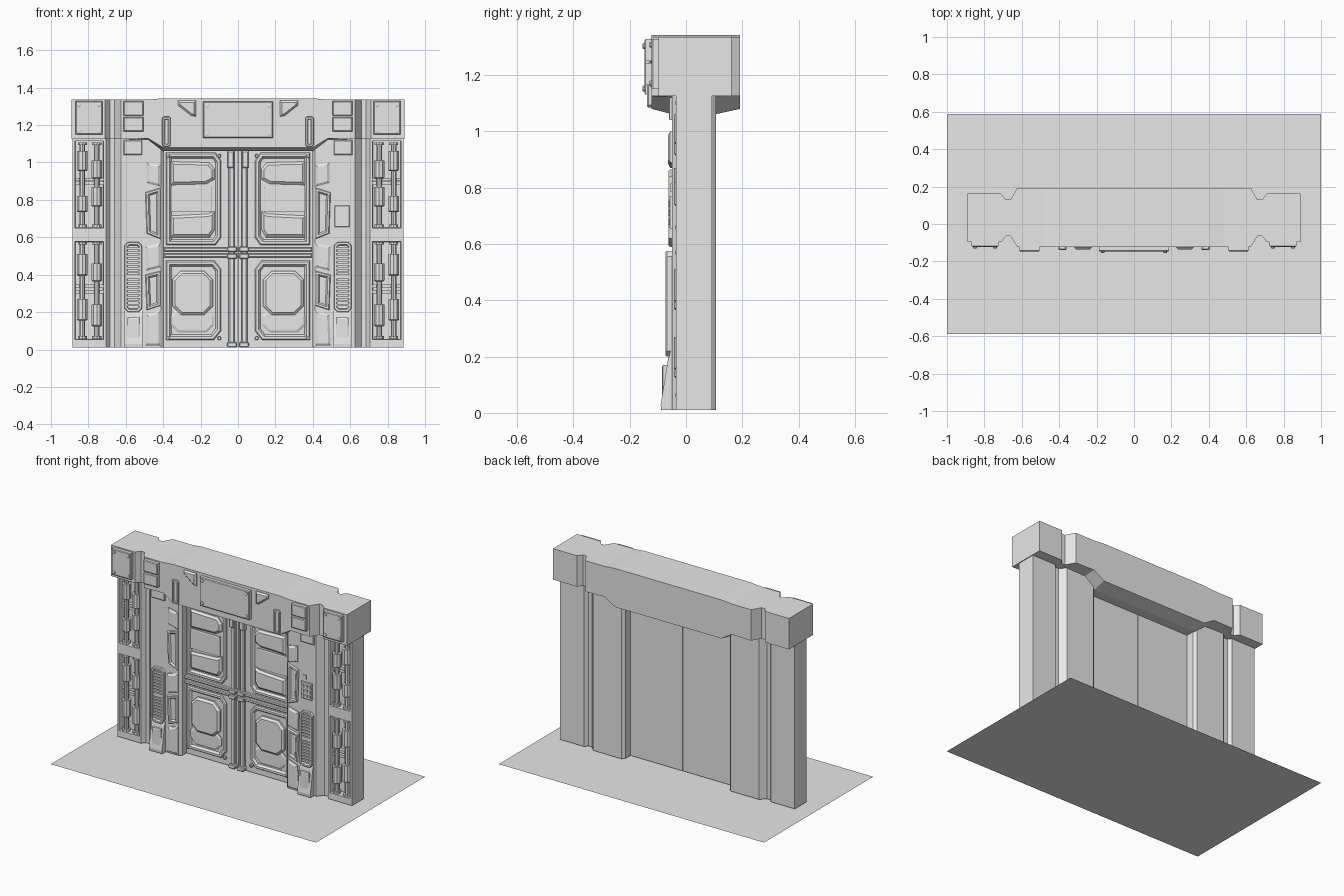
import bpy, bmesh, math

grey = bpy.data.materials.new("plain_grey")
grey.diffuse_color = (0.8, 0.8, 0.8, 1)


def add(name, bm, mirror=True):
    bmesh.ops.recalc_face_normals(bm, faces=bm.faces)
    me = bpy.data.meshes.new(name)
    bm.to_mesh(me)
    bm.free()
    me.materials.append(grey)
    ob = bpy.data.objects.new(name, me)
    bpy.context.collection.objects.link(ob)
    if mirror:
        ob.modifiers.new("mirror", 'MIRROR')
    return ob


def add_prism(bm, pts, a, b, axis='y', steps=()):
    """Extrude a profile from a to b; steps are (inset, rise) pairs on the cap at a."""
    place = {'x': lambda p, d: (d, p[0], p[1]),
             'y': lambda p, d: (p[0], d, p[1]),
             'z': lambda p, d: (p[0], p[1], d)}[axis]
    va = [bm.verts.new(place(p, a)) for p in pts]
    vb = [bm.verts.new(place(p, b)) for p in pts]
    cap = bm.faces.new(va)
    faces = [cap, bm.faces.new(vb[::-1])]
    n = len(pts)
    for i in range(n):
        j = (i + 1) % n
        faces.append(bm.faces.new((va[j], va[i], vb[i], vb[j])))
    bmesh.ops.recalc_face_normals(bm, faces=faces)
    for inset, rise in steps:
        bmesh.ops.inset_region(bm, faces=[cap], thickness=inset, depth=rise, use_even_offset=True)


def prism(name, pts, a, b, axis='y', steps=(), mirror=True):
    bm = bmesh.new()
    add_prism(bm, pts, a, b, axis, steps)
    return add(name, bm, mirror)


def group(name, items, mirror=True):
    bm = bmesh.new()
    for it in items:
        add_prism(bm, *it)
    return add(name, bm, mirror)


def rect(x0, z0, x1, z1):
    return [(x0, z0), (x1, z0), (x1, z1), (x0, z1)]


def octa(x0, z0, x1, z1, c):
    return [(x0 + c, z0), (x1 - c, z0), (x1, z0 + c), (x1, z1 - c),
            (x1 - c, z1), (x0 + c, z1), (x0, z1 - c), (x0, z0 + c)]


def circle(cx, cz, r, n=8):
    return [(cx + r * math.cos(2 * math.pi * (i + .5) / n),
             cz + r * math.sin(2 * math.pi * (i + .5) / n)) for i in range(n)]


# Base sheet under the gate
bm = bmesh.new()
bm.faces.new([bm.verts.new((x, y, 0)) for x, y in rect(-1, -.5875, 1, .5875)])
add("base_sheet", bm, False)

# Header beam: cross-sections along x (x, front, back, bottom, top, underside slope)
stations = [(0, -.122, .192, 1.06, 1.343, .02), (.40, -.122, .192, 1.06, 1.343, .02),
            (.48, -.122, .192, 1.122, 1.336, .006), (.625, -.122, .192, 1.125, 1.336, 0),
            (.66, -.065, .13, 1.125, 1.336, 0), (.685, -.065, .13, 1.125, 1.336, 0),
            (.71, -.097, .162, 1.125, 1.336, 0), (.89, -.097, .162, 1.125, 1.336, 0)]
bm = bmesh.new()
loops = []
for x, f, b, z0, z1, d in stations:
    sec = [(f, z1), (b, z1), (b, z0 + d), (.10, z0), (-.045, z0), (f, z0 + d)]
    loops.append([bm.verts.new((x, y, z)) for y, z in sec])
for p, q in zip(loops, loops[1:]):
    for i in range(6):
        bm.faces.new((p[i], p[(i + 1) % 6], q[(i + 1) % 6], q[i]))
bm.faces.new(loops[-1])
add("header_beam", bm)

# Side wall: inner panel with the vertical groove
plan = [(.705, -.036), (.685, -.01), (.66, -.01), (.625, -.05), (.412, -.05), (.395, -.035),
        (.395, .09), (.412, .107), (.625, .107), (.66, .07), (.685, .07), (.705, .093)]
prism("side_wall", plan, .01, 1.13, 'z')

# Outer pillar with two recessed bays
bay = ((.014, 0), (.002, -.055))
group("outer_pillar", [
    (rect(.705, .01, .885, .04), -.036, .093),
    (rect(.705, .04, .885, .592), -.036, .093, 'y', bay),
    (rect(.705, .592, .885, .635), -.036, .093),
    (rect(.705, .635, .885, 1.13), -.036, .093, 'y', bay)])

# Pipes in the bays with collars and end caps
pipes = []
for z0, z1, cols in ((.056, .576, ((.755, ((.13, .24), (.37, .46))), (.832, ((.16, .27), (.40, .51))))),
                     (.652, 1.108, ((.755, ((.77, .87), (.92, 1.01))), (.832, ((.74, .82), (.96, 1.06)))))):
    for x, collars in cols:
        pipes.append((circle(x, -.012, .016, 10), z0, z1, 'z'))
        for a, b in collars:
            pipes.append((circle(x, -.012, .03, 10), a, b, 'z', ((.006, .006),)))
        for a, b in ((z0, z0 + .015), (z1 - .015, z1)):
            pipes.append((circle(x, -.012, .026, 10), a, b, 'z'))
group("bay_pipes", pipes)
group("bay_brackets", [(rect(.72, z, .87, z + .018), -.005, .022) for z in (.3, .33, .88, .9)])

# Door leaves
prism("door_leaf", rect(.002, .01, .40, 1.08), .01, .035)
frame = ((.006, .008), (.014, 0), (.012, -.016))
upper = [(.385, .558), (.12, .558), (.09, .6), (.09, 1.01), (.12, 1.052), (.385, 1.052)]
lower = [(.385, .05), (.13, .05), (.09, .1), (.09, .43), (.125, .475), (.385, .475)]
group("door_frames", [(upper, .004, .02, 'y', frame), (lower, .004, .02, 'y', frame)])
slope = ((.014, .012),)
group("door_plates", [
    ([(.36, .88), (.17, .885), (.125, .91), (.125, .965), (.155, 1.0), (.36, 1.005)], .004, .02, 'y', slope),
    ([(.36, .60), (.15, .60), (.125, .64), (.125, .74), (.16, .725), (.36, .715)], .004, .02, 'y', slope),
    (rect(.14, .735, .36, .87), .004, .02, 'y', ((.005, .003),)),
    (octa(.128, .09, .36, .22, .04), .004, .02, 'y', ((.012, .006),)),
    (octa(.135, .185, .35, .42, .045), -.002, .02, 'y', slope)])

# Centre seam bars, cross rails, clasps and rivets
group("door_seam_bars", [(rect(.018, .01, .05, 1.06), -.004, .02, 'y', ((.006, .006),)),
                         (rect(.022, .97, .056, 1.06), -.016, .02, 'y', ((.005, .004),))])
group("door_cross_rails", [(rect(.0, z, .395, z + .02), -.006, .02, 'y', ((.004, .004),))
                           for z in (.492, .525)])
group("door_clasps", [(octa(.006, z, .058, z + .028, .006), -.02, .02, 'y', ((.004, .004),))
                      for z in (.485, .522, .012)])
group("door_rivets", [(circle(x, z, .011), -.004, .02, 'y', ((.004, .003),))
                      for x, z in ((.1, 1.035), (.1, .06), (.375, 1.035), (.375, .06))])

# Angled guard boxes beside the doorway
guard = ((.004, .006), (.01, 0), (.008, -.010))
boxes = [([(.415, .87), (.488, .89), (.488, 1.0), (.415, .985)], ((.012, .008),)),
         ([(.413, .59), (.488, .62), (.495, .84), (.413, .865)], guard),
         ([(.413, .44), (.49, .42), (.495, .55), (.413, .57)], ((.012, .008),)),
         ([(.413, .235), (.488, .21), (.495, .40), (.413, .42)], guard),
         ([(.413, .02), (.495, .02), (.488, .185), (.413, .21)], ((.012, .008),))]
group("guard_boxes", [(p, -.056, -.04, 'y', s) for p, s in boxes])

# Feet and vent pods
foot = [(-.045, .01), (-.088, .01), (-.09, .03), (-.064, .19), (-.05, .235)]
group("wall_feet", [(foot, .51, .608, 'x'),
                    (rect(.525, .025, .592, .17), -.082, -.06, 'y', ((.006, .003),))])
pod = octa(.512, .2, .608, .575, .02)
prism("vent_pod", pod, -.068, -.04, 'y', ((.004, .004), (.010, 0), (.004, -.016)))
slats = [(rect(.527, z, .593, z + .012), -.068, -.05)
         for s in (.232, .408) for z in [s + i * .021 for i in range(7)]]
slats.append((rect(.525, .378, .595, .402), -.07, -.05))
group("vent_slats", slats)

# Small plate below the header
prism("lower_tag_plate", rect(.512, 1.04, .612, 1.12), -.058, -.04, 'y', ((.004, .003),))

# Keypad on the right side only
keys = [(rect(.515, .655, .597, .77), -.056, -.04, 'y', ((.003, .003),)),
        (rect(.525, .785, .55, .815), -.055, -.04)]
keys += [(rect(x, z, x + .016, z + .02), -.064, -.05)
         for x in (.524, .548, .572) for z in (.667, .7, .733)]
group("keypad", keys, False)

# Header plates and their bolts
edge = ((.005, .004),)
prism("centre_plate", rect(-.187, 1.13, .187, 1.325), -.143, -.11, 'y', edge, False)
group("corner_plates", [(rect(.725, 1.15, .868, 1.328), -.118, -.09, 'y', edge)])
group("split_plates", [(rect(.505, 1.165, .612, 1.243), -.143, -.11, 'y', edge),
                       (rect(.505, 1.25, .612, 1.328), -.143, -.11, 'y', edge)])
group("header_bolts",
      [(circle(.167, z, .011), -.153, -.14, 'y', ((.003, .002),)) for z in (1.152, 1.303)] +
      [(circle(x, z, .011), -.128, -.11, 'y', ((.003, .002),))
       for x in (.743, .85) for z in (1.17, 1.308)])

# Slotted lugs and corner wedges on the header
prism("header_lugs", octa(.36, 1.085, .405, 1.245, .008), -.134, -.1, 'y',
      ((.004, .004), (.008, 0), (.003, -.006)))
wedge = [(.225, 1.33), (.225, 1.245), (.25, 1.25), (.32, 1.305), (.32, 1.33)]
prism("header_wedges", wedge, -.126, -.11, 'y', ((.01, .010),))
